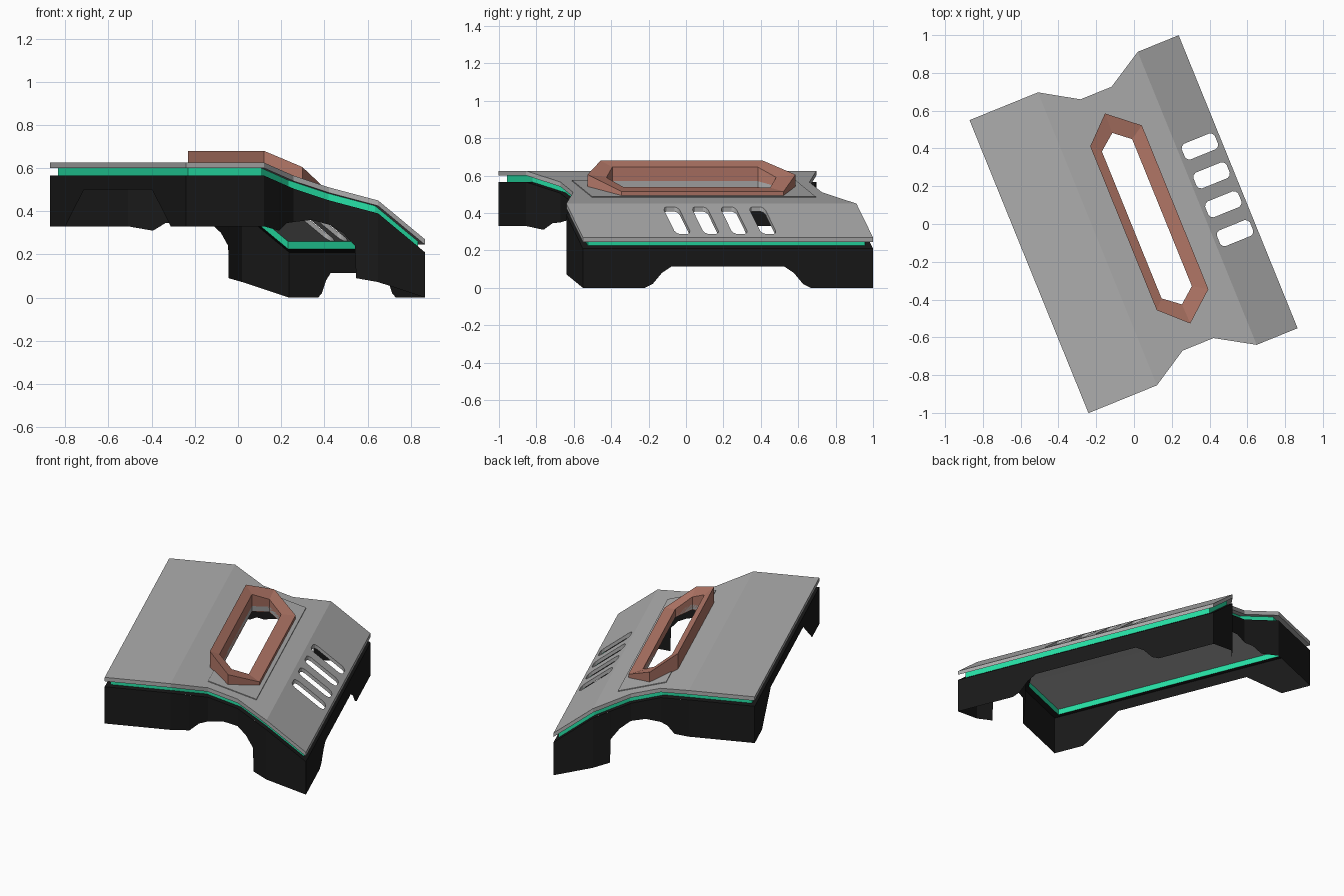
import bpy, bmesh, math

if "Cube" in bpy.data.objects:
    bpy.data.objects.remove(bpy.data.objects["Cube"])

ANGLE = math.radians(22.1)   # the whole part is turned about z
T_PLATE, T_GREEN = 0.025, 0.06   # depths of plate underside and trim underside


def material(name, rgb):
    m = bpy.data.materials.new(name)
    m.diffuse_color = (*rgb, 1)
    m.use_nodes = True
    m.node_tree.nodes["Principled BSDF"].inputs["Base Color"].default_value = m.diffuse_color
    return m


BLACK = material("black", (0.01, 0.01, 0.01))
GREEN = material("green", (0.02, 0.75, 0.38))
RUST = material("rust", (0.46, 0.19, 0.14))
GREY = material("grey", (0.42, 0.42, 0.42))


def height(u):
    """Top surface: flat, gentle slope, steep slope."""
    if u <= -0.209:
        return 0.625
    if u <= 0.361:
        return 0.625 - 0.175 * (u + 0.209) / 0.57
    return 0.45 - 0.18 * (u - 0.361) / 0.234


def build(name, verts, faces, mat):
    bm = bmesh.new()
    vs = [bm.verts.new(v) for v in verts]
    for f in faces:
        bm.faces.new([vs[i] for i in f])
    bmesh.ops.recalc_face_normals(bm, faces=bm.faces)
    me = bpy.data.meshes.new(name)
    bm.to_mesh(me)
    bm.free()
    ob = bpy.data.objects.new(name, me)
    ob.rotation_euler.z = ANGLE
    bpy.context.collection.objects.link(ob)
    if mat:
        me.materials.append(mat)
    return ob


def mirrored(half):
    """Close a +v half outline with its -v copy."""
    return half + [(p[0], -p[1], *p[2:]) for p in reversed(half)]


def loft(loops, closed_stack=False):
    """Quad strips between equally long closed loops."""
    n = len(loops[0])
    verts = [p for l in loops for p in l]
    rows = len(loops) if closed_stack else len(loops) - 1
    faces = []
    for r in range(rows):
        a, b = r * n, ((r + 1) % len(loops)) * n
        for i in range(n):
            j = (i + 1) % n
            faces.append((a + i, a + j, b + j, b + i))
    return verts, faces


def on_surface(outline, drop):
    return [(p[0], p[1], height(p[0]) - drop) for p in outline]


PLATE = mirrored([(0.595, 0.837), (0.361, 0.837), (0.163, 0.718),
                  (-0.014, 0.718), (-0.209, 0.837), (-0.6, 0.837)])
TRIM = mirrored([(0.575, 0.8), (0.361, 0.8), (0.175, 0.685),
                 (-0.026, 0.685), (-0.209, 0.8), (-0.575, 0.8)])
PANELS = [(0, 1, 10, 11), (1, 2, 3, 4, 7, 8, 9, 10), (4, 5, 6, 7)]

# Top plate: three bent panels with thickness
v, f = loft([on_surface(PLATE, 0), on_surface(PLATE, T_PLATE)])
f += PANELS + [tuple(i + 12 for i in p) for p in PANELS]
plate = build("top_plate", v, f, GREY)

# Thin pad under the handle
pad_outline = [(0.257, 0.645), (-0.03, 0.645), (-0.03, -0.645), (0.257, -0.645)]
v, f = loft([on_surface(pad_outline, -0.005), on_surface(pad_outline, 0.01)])
pad = build("handle_pad", v, f + [(0, 1, 2, 3), (4, 5, 6, 7)], GREY)

# Green inset trim band, open underneath
v, f = loft([on_surface(TRIM, T_PLATE), on_surface(TRIM, T_GREEN)])
build("trim_band", v, f, GREEN)

# Body rim that closes the step between trim and walls
v, f = loft([on_surface(TRIM, T_GREEN), on_surface(PLATE, T_GREEN)])
build("body_rim", v, f, BLACK)

# Body walls: (u, v, bottom z) around the half outline, with arches and legs
wall = mirrored([
    (0.595, 0.326, 0.113), (0.595, 0.38, 0.08), (0.595, 0.434, 0.02),
    (0.595, 0.478, 0), (0.595, 0.837, 0), (0.361, 0.837, 0.072),
    (0.272, 0.784, 0.09), (0.268, 0.781, 0.24), (0.22, 0.752, 0.30),
    (0.163, 0.718, 0.338), (0.075, 0.718, 0.36), (-0.014, 0.718, 0.35),
    (-0.06, 0.746, 0.345), (-0.11, 0.777, 0.31), (-0.209, 0.837, 0.33),
    (-0.6, 0.837, 0.33), (-0.6, 0.65, 0.33), (-0.6, 0.42, 0.50)])
v, f = loft([on_surface(wall, T_GREEN), wall])
build("body_walls", v, f, BLACK)


# Handle: six-sided ring leaning with the slope
def hexagon(u0, um, u1, v_side, v_tip, z0, zm, z1):
    return mirrored([(u1, v_side, z1), (um, v_tip, zm), (u0, v_side, z0)])


outer = hexagon(-0.06, 0.078, 0.235, 0.468, 0.6, 0.68, 0.605, 0.515)
inner = hexagon(-0.013, 0.075, 0.16, 0.42, 0.49, 0.645, 0.59, 0.535)
v, f = loft([on_surface(outer, 0.01), outer, inner, on_surface(inner, 0.03)], True)
build("handle", v, f, RUST)


# Cutters: the handle opening and four vent slots
def cutter(name, outline):
    n = len(outline)
    v, f = loft([[(p[0], p[1], z) for p in outline] for z in (0.15, 0.9)])
    ob = build(name, v, f + [tuple(range(n)), tuple(range(n, 2 * n))], None)
    ob.hide_render = True
    ob.hide_viewport = True
    return ob


def slot(vc, u0=0.383, u1=0.572, h=0.045, c=0.022):
    return mirrored([(u1, h - c), (u1 - c * 0.35, h - c * 0.35), (u1 - c, h),
                     (u0 + c, h), (u0 + c * 0.35, h - c * 0.35), (u0, h - c)]), vc


def cut(target, tool):
    m = target.modifiers.new(tool.name, "BOOLEAN")
    m.operation = "DIFFERENCE"
    m.solver = "EXACT"
    m.object = tool


opening = cutter("opening_cutter", inner)
cut(plate, opening)
cut(pad, opening)
for k in range(4):
    pts, vc = slot(-0.246 + 0.165 * k)
    cut(plate, cutter(f"vent_cutter_{k + 1}", [(a, b + vc) for a, b in pts]))
